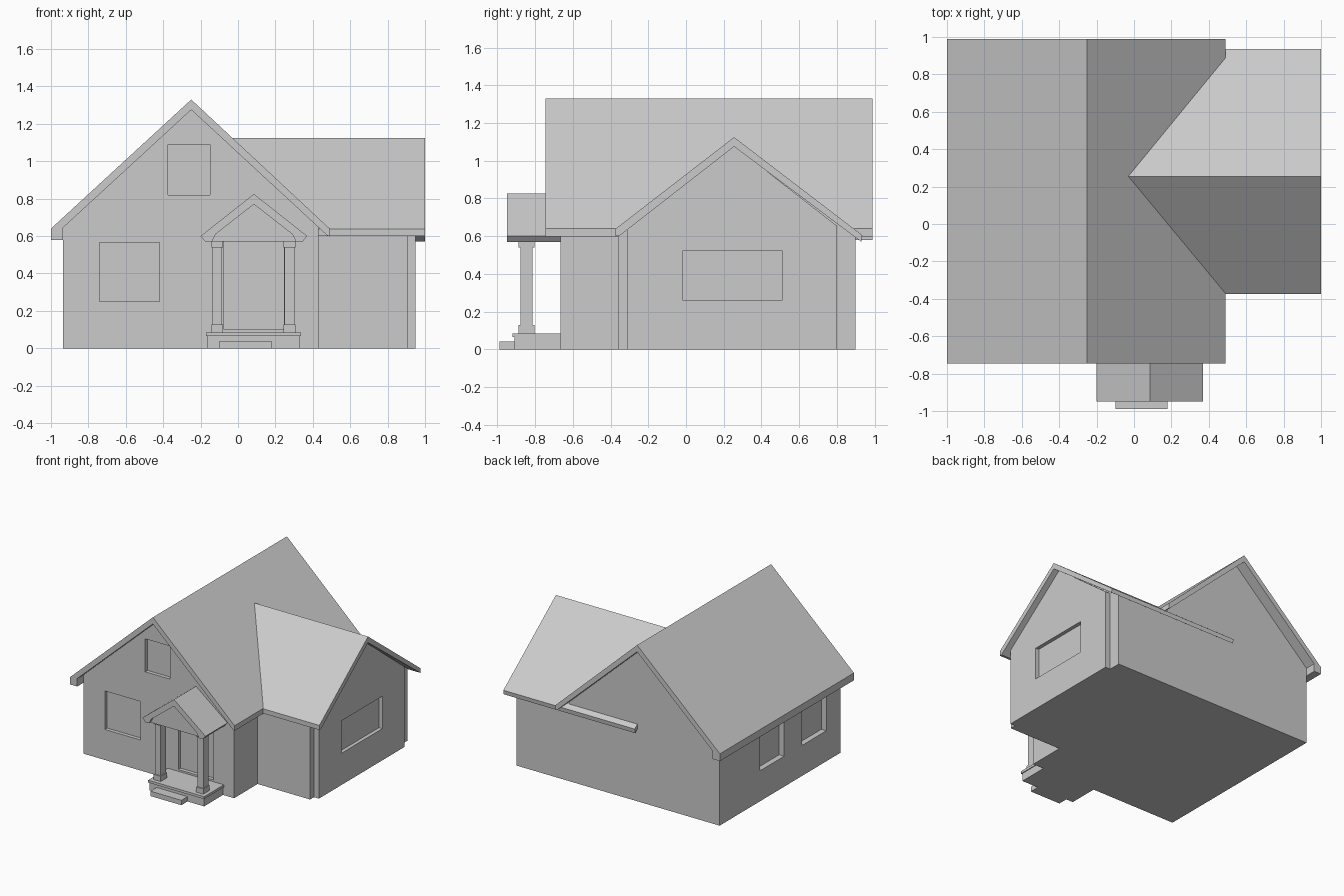
import bpy, bmesh

if "Cube" in bpy.data.objects:
    bpy.data.objects.remove(bpy.data.objects["Cube"])


def prism(name, profile, axis, start, end):
    """Extrude a 2D profile: axis 'y' takes (x, z) points, axis 'x' takes (y, z)."""
    bm = bmesh.new()
    verts = [bm.verts.new((a, start, b) if axis == 'y' else (start, a, b)) for a, b in profile]
    face = bm.faces.new(verts)
    ext = bmesh.ops.extrude_face_region(bm, geom=[face])
    moved = [g for g in ext['geom'] if isinstance(g, bmesh.types.BMVert)]
    d = end - start
    bmesh.ops.translate(bm, verts=moved, vec=(0, d, 0) if axis == 'y' else (d, 0, 0))
    bmesh.ops.recalc_face_normals(bm, faces=bm.faces)
    mesh = bpy.data.meshes.new(name)
    bm.to_mesh(mesh)
    bm.free()
    obj = bpy.data.objects.new(name, mesh)
    bpy.context.collection.objects.link(obj)
    return obj


def box(name, x, y, z):
    return prism(name, [(x[0], z[0]), (x[1], z[0]), (x[1], z[1]), (x[0], z[1])], 'y', *y)


def recess(wall, x, y, z):
    """Cut a shallow opening into a wall."""
    cutter = box("opening_cutter", x, y, z)
    cutter.hide_render = True
    mod = wall.modifiers.new("opening", 'BOOLEAN')
    mod.operation = 'DIFFERENCE'
    mod.solver = 'EXACT'
    mod.object = cutter
    bpy.context.view_layer.objects.active = wall
    bpy.ops.object.modifier_apply(modifier=mod.name)
    bpy.data.objects.remove(cutter, do_unlink=True)


# Main house body with gable ends
main = prism("main_walls", [(-0.935, 0), (0.43, 0), (0.43, 0.655), (-0.25, 1.28), (-0.935, 0.65)],
             'y', -0.665, 0.9)
recess(main, (-0.74, -0.42), (-0.8, -0.635), (0.25, 0.565))     # front window
recess(main, (-0.375, -0.15), (-0.8, -0.635), (0.82, 1.09))     # attic window
recess(main, (-0.075, 0.245), (-0.8, -0.635), (0.10, 0.57))     # doorway
for y in (-0.48, 0.065):                                        # left side windows
    recess(main, (-1.1, -0.89), (y, y + 0.315), (0.25, 0.565))

# Side wing and its projecting gable wall
prism("wing_walls", [(-0.36, 0), (0.9, 0), (0.9, 0.595), (0.255, 1.08), (-0.36, 0.605)],
      'x', 0.43, 0.905)
gable = prism("wing_gable_wall", [(-0.31, 0), (0.80, 0), (0.80, 0.655), (0.255, 1.08), (-0.31, 0.64)],
              'x', 0.905, 0.95)
recess(gable, (0.92, 1.1), (-0.015, 0.51), (0.26, 0.525))

# Main roof, with a boxed eave on the left
prism("main_roof", [(-1, 0.64), (-0.25, 1.33), (0.49, 0.64), (0.49, 0.598), (0.475, 0.605),
                    (-0.25, 1.275), (-0.935, 0.645), (-0.935, 0.58), (-1, 0.58)],
      'y', -0.745, 0.99)

# Wing roof, running in under the main roof
prism("wing_roof", [(-0.375, 0.638), (0.255, 1.125), (0.935, 0.605), (0.93, 0.57),
                    (0.255, 1.075), (-0.355, 0.60), (-0.375, 0.60)],
      'x', -0.19, 1.0)

# Porch roof and pediment
prism("porch_roof", [(-0.2, 0.6), (0.085, 0.825), (0.37, 0.6), (0.345, 0.57), (0.31, 0.57),
                     (0.29, 0.61), (0.085, 0.77), (-0.12, 0.61), (-0.14, 0.57), (-0.175, 0.57)],
      'y', -0.95, -0.66)
prism("porch_pediment", [(-0.14, 0.57), (0.31, 0.57), (0.29, 0.612), (0.085, 0.772), (-0.12, 0.612)],
      'y', -0.93, -0.66)

# Porch columns with base and capital
for side, cx in (("left", -0.111), ("right", 0.275)):
    for part, hw, hd, z in (("base", 0.032, 0.042, (0.085, 0.128)),
                            ("shaft", 0.026, 0.033, (0.128, 0.54)),
                            ("capital", 0.032, 0.042, (0.54, 0.57))):
        box(f"{side}_column_{part}", (cx - hw, cx + hw), (-0.846 - hd, -0.846 + hd), z)

# Porch platform and step
box("porch_base", (-0.163, 0.33), (-0.91, -0.665), (0, 0.065))
box("porch_deck", (-0.17, 0.337), (-0.92, -0.665), (0.065, 0.085))
box("porch_step", (-0.1, 0.18), (-0.99, -0.91), (0, 0.04))
